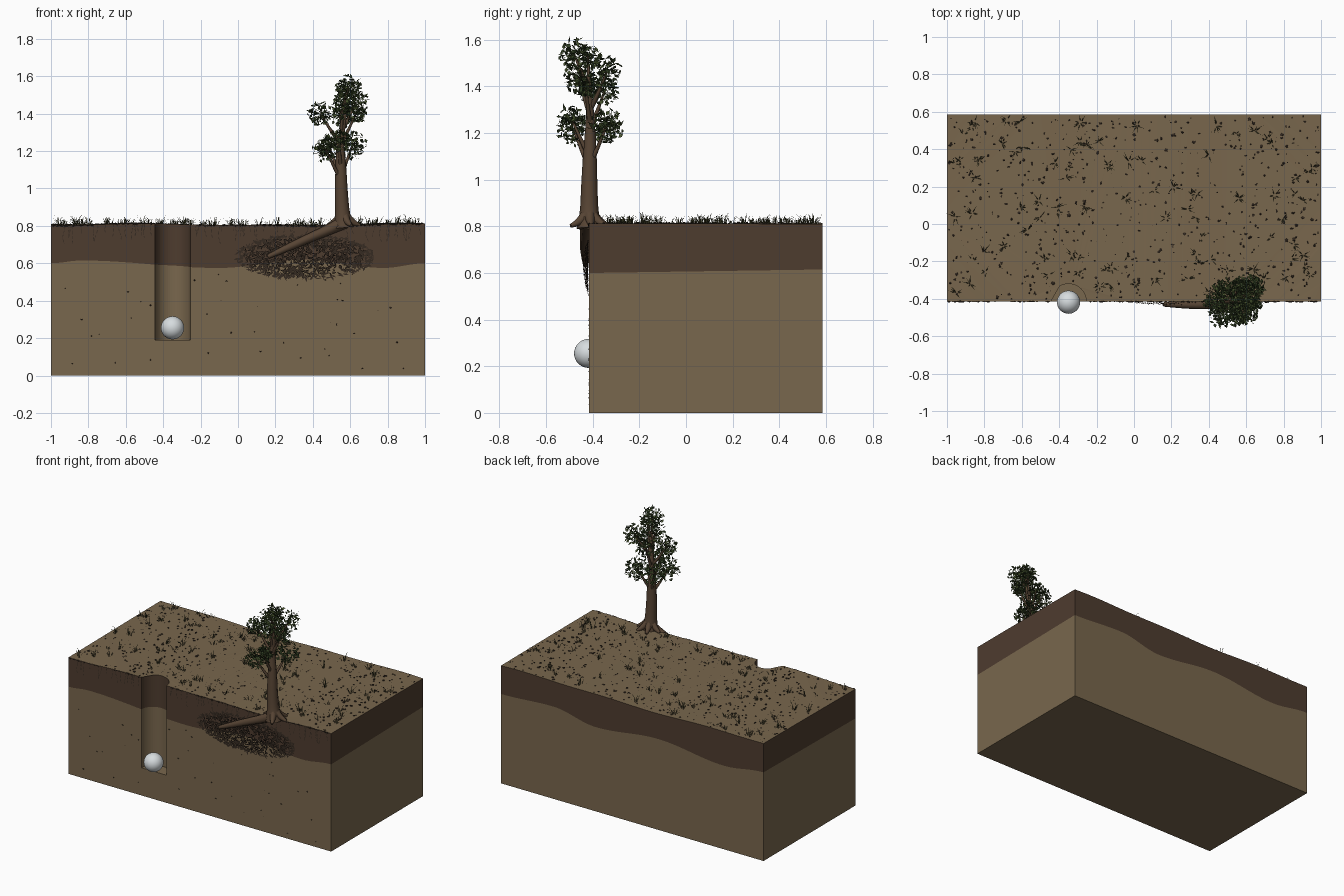
import bpy, bmesh, math, random
from mathutils import Vector, Matrix

random.seed(7)
if "Cube" in bpy.data.objects:
    bpy.data.objects.remove(bpy.data.objects["Cube"])

FRONT, BACK = -0.415, 0.585
HOLE_X, HOLE_R, HOLE_Z = -0.35, 0.095, 0.19


def material(name, color):
    m = bpy.data.materials.new(name)
    m.use_nodes = True
    m.diffuse_color = (*color, 1)
    m.node_tree.nodes["Principled BSDF"].inputs["Base Color"].default_value = (*color, 1)
    return m


SUBSOIL = material("subsoil tan", (0.19, 0.135, 0.074))
TOPSOIL = material("topsoil brown", (0.076, 0.045, 0.028))
BARK = material("bark brown", (0.095, 0.058, 0.034))
ROOT = material("dark root", (0.036, 0.024, 0.016))
LEAF_DARK = material("dark leaf green", (0.028, 0.045, 0.016))
LEAF_LIGHT = material("olive leaf green", (0.06, 0.085, 0.025))
GRASS = material("dry grass", (0.06, 0.06, 0.025))
WHITE = material("ball white", (0.68, 0.72, 0.74))


def add_object(name, bm, *mats):
    mesh = bpy.data.meshes.new(name)
    bm.to_mesh(mesh)
    bm.free()
    for m in mats:
        mesh.materials.append(m)
    ob = bpy.data.objects.new(name, mesh)
    bpy.context.collection.objects.link(ob)
    return ob


def face(bm, coords, mat=0):
    f = bm.faces.new([bm.verts.new(c) for c in coords])
    f.material_index = mat
    return f


def rand_dir():
    return Vector([random.gauss(0, 1) for _ in range(3)]).normalized()


def shard(bm, base, along, side, width, mat=0):
    """Diamond-shaped card used for leaves, rootlets and blades."""
    mid = base + along * 0.45
    s = side.normalized() * width / 2
    face(bm, (base, mid + s, base + along, mid - s), mat)


def eased(points, x):
    for (x0, z0), (x1, z1) in zip(points, points[1:]):
        if x <= x1 + 1e-6:
            return z0 + (z1 - z0) * (1 - math.cos(math.pi * (x - x0) / (x1 - x0))) / 2
    return points[-1][1]


def ground(x, y):
    return 0.806 + 0.005 * math.sin(4 * x - 2.2 + 1.5 * y) + 0.003 * math.sin(9 * x)


FRONT_SEAM = [(-1, .6), (-.84, .615), (-.1, .575), (.35, .62), (.78, .575), (1, .6)]
BACK_SEAM = [(-1, .61), (-.7, .575), (-.2, .625), (.28, .58), (.6, .635), (1, .615)]


def seam(x, y):
    t = y - FRONT
    return eased(FRONT_SEAM, x) * (1 - t) + eased(BACK_SEAM, x) * t


# Soil block: outline with a half-round notch in the front
def run(a, b, n):
    return [a + (b - a) * i / n for i in range(n)]


arc = []
for i in range(25):
    a = math.pi * (1 - i / 24)
    arc.append((HOLE_X + HOLE_R * math.cos(a), FRONT + HOLE_R * math.sin(a), True))
outline = [(x, FRONT, False) for x in run(-1, HOLE_X - HOLE_R, 16)] + arc
outline += [(x, FRONT, False) for x in run(HOLE_X + HOLE_R, 1, 32)[1:]]
outline += [(1, y, False) for y in run(FRONT, BACK, 10)]
outline += [(x, BACK, False) for x in run(1, -1, 48)]
outline += [(-1, y, False) for y in run(BACK, FRONT, 10)]

bm = bmesh.new()
for (px, py, pa), (qx, qy, qa) in zip(outline, outline[1:] + outline[:1]):
    low = HOLE_Z if pa and qa else 0
    ps, qs = seam(px, py), seam(qx, qy)
    face(bm, ((px, py, low), (qx, qy, low), (qx, qy, qs), (px, py, ps)), 0)
    face(bm, ((px, py, ps), (qx, qy, qs), (qx, qy, ground(qx, qy)), (px, py, ground(px, py))), 1)
top = face(bm, [(x, y, ground(x, y)) for x, y, _ in outline])
bmesh.ops.triangulate(bm, faces=[top])
face(bm, [(x, y, HOLE_Z) for x, y, _ in arc][::-1])
left, right = HOLE_X - HOLE_R, HOLE_X + HOLE_R
face(bm, ((left, FRONT, 0), (right, FRONT, 0), (right, FRONT, HOLE_Z), (left, FRONT, HOLE_Z)))
face(bm, ((-1, FRONT, 0), (-1, BACK, 0), (1, BACK, 0), (1, FRONT, 0)))
bmesh.ops.remove_doubles(bm, verts=bm.verts, dist=1e-5)
add_object("soil_block", bm, SUBSOIL, TOPSOIL)

# Ball resting in the hole
bm = bmesh.new()
bmesh.ops.create_uvsphere(bm, u_segments=32, v_segments=16, radius=0.062,
                          matrix=Matrix.Translation((HOLE_X, FRONT - 0.003, 0.255)))
for f in bm.faces:
    f.smooth = True
add_object("ball", bm, WHITE)


def in_hole(x, y):
    return math.hypot(x - HOLE_X, y - FRONT) < HOLE_R + 0.012


# Pebbles over the ground, along the front lip and on the front face
def pebble(bm, pos, size, squash):
    spin = Matrix.Rotation(random.uniform(0, 6.28), 4, "Z")
    scale = Matrix.Diagonal((*(size * s * random.uniform(.6, 1.2) for s in squash), 1))
    bmesh.ops.create_icosphere(bm, subdivisions=1, radius=1,
                               matrix=Matrix.Translation(pos) @ scale @ spin)


bm = bmesh.new()
for _ in range(750):
    x, y = random.uniform(-.99, .99), random.uniform(FRONT + .01, BACK - .01)
    if not in_hole(x, y):
        pebble(bm, (x, y, ground(x, y)), random.uniform(.003, .010), (1, 1, .6))
for _ in range(160):
    x = random.uniform(-.99, .99)
    if not in_hole(x, FRONT):
        pebble(bm, (x, FRONT, ground(x, FRONT) - .002), random.uniform(.004, .009), (1.5, .6, .6))
for _ in range(45):
    x, z = random.uniform(-.97, .97), random.uniform(.03, .55)
    if not in_hole(x, FRONT):
        pebble(bm, (x, FRONT, z), random.uniform(.003, .007), (1, .6, .7))
add_object("pebbles", bm, ROOT)

# Grass tufts made of arching two-part blades
bm = bmesh.new()
for _ in range(95):
    x, y = random.uniform(-.97, .97), random.uniform(FRONT + .04, BACK - .03)
    if in_hole(x, y):
        continue
    size = random.uniform(.5, 1)
    for _ in range(random.randint(5, 9)):
        a = random.uniform(0, 6.28)
        out, side = Vector((math.cos(a), math.sin(a), 0)), Vector((-math.sin(a), math.cos(a), 0))
        base = Vector((x, y, ground(x, y) - .004)) + out * random.uniform(0, .015)
        rise = Vector((0, 0, random.uniform(.02, .048) * size)) + out * .015 * size
        bend = out * random.uniform(.01, .035) * size + Vector((0, 0, random.uniform(-.008, .016)))
        w = side * .0016
        face(bm, (base - w, base + w, base + rise + w, base + rise - w))
        face(bm, (base + rise - w, base + rise + w, base + rise + bend))
add_object("grass_tufts", bm, GRASS)

# Fine root hairs hanging down the front of the topsoil
bm = bmesh.new()
for _ in range(75):
    x = random.uniform(-.98, .98)
    if in_hole(x, FRONT):
        continue
    p = Vector((x, FRONT - .002, ground(x, FRONT)))
    for _ in range(random.randint(2, 4)):
        step = Vector((random.uniform(-.01, .01), 0, -random.uniform(.015, .03)))
        shard(bm, p, step, Vector((1, 0, 0)), .005)
        p = p + step
add_object("root_hairs", bm, ROOT)

# Matted oval of rootlets bulging slightly from the front face
bm = bmesh.new()
for _ in range(1150):
    a, r = random.uniform(0, 6.28), math.sqrt(random.random())
    bulge = .005 + .022 * (1 - r * r) * random.random()
    p = Vector((.36 + .37 * r * math.cos(a), FRONT - bulge, .635 + .12 * r * math.sin(a)))
    t = random.gauss(0, .9)
    along = Vector((math.cos(t), random.uniform(-.15, .15), math.sin(t))) * random.uniform(.015, .04)
    shard(bm, p - along / 2, along, Vector((-math.sin(t), 0, math.cos(t))), random.uniform(.006, .012))
add_object("root_mat", bm, ROOT)


# Trunk, branches and roots as tapered tubes
def tubes(name, paths, mat):
    curve = bpy.data.curves.new(name, "CURVE")
    curve.dimensions = "3D"
    curve.bevel_depth = 1
    curve.bevel_resolution = 2
    curve.use_fill_caps = True
    curve.resolution_u = 3
    for path in paths:
        s = curve.splines.new("NURBS")
        s.points.add(len(path) - 1)
        for pt, (x, y, z, r) in zip(s.points, path):
            pt.co, pt.radius = (x, y, z, 1), r
        s.use_endpoint_u = True
        s.order_u = 3
    temp = bpy.data.objects.new(name + "_path", curve)
    bpy.context.collection.objects.link(temp)
    bpy.context.view_layer.update()
    mesh = bpy.data.meshes.new_from_object(
        temp.evaluated_get(bpy.context.evaluated_depsgraph_get()))
    bpy.data.objects.remove(temp)
    mesh.materials.clear()
    mesh.materials.append(mat)
    mesh.polygons.foreach_set("use_smooth", [True] * len(mesh.polygons))
    ob = bpy.data.objects.new(name, mesh)
    bpy.context.collection.objects.link(ob)


trunk = [(.565, -.415, .79, .055), (.56, -.415, .84, .04), (.552, -.415, .97, .035),
         (.55, -.412, 1.12, .029), (.545, -.41, 1.25, .019), (.57, -.415, 1.38, .012),
         (.585, -.42, 1.52, .004)]
tubes("trunk", [trunk], BARK)
tubes("main_root", [[(.57, -.42, .82, .035), (.50, -.425, .785, .029), (.38, -.432, .735, .024),
                     (.27, -.432, .685, .021), (.16, -.43, .635, .012)]], BARK)
flares = []
for a in (.1, 1.0, 1.9, 2.9, 5.2):
    c, s = math.cos(a), math.sin(a)
    flares.append([(.563 + c * d, -.415 + s * d, z, r)
                   for d, z, r in ((.01, .86, .025), (.035, .82, .022), (.09, .802, .008))])
tubes("root_flares", flares, BARK)

# Leaf clusters: centre and radius, each joined to the trunk by a branch
clusters = [(.59, -.48, 1.54, .072), (.63, -.34, 1.46, .07), (.44, -.42, 1.40, .068),
            (.56, -.46, 1.44, .07), (.47, -.48, 1.21, .075), (.61, -.34, 1.23, .078),
            (.63, -.43, 1.40, .055), (.54, -.49, 1.26, .06), (.49, -.35, 1.22, .07),
            (.55, -.35, 1.38, .06), (.58, -.42, 1.53, .06)]
branches = []
for x, y, z, r in clusters:
    start = z - .16
    branches.append([(.55, -.412, start, .012), (.55 * .6 + x * .4, -.412 * .6 + y * .4, start + .05, .009),
                     (x, y, z, .004)])
tubes("branches", branches, BARK)

bm = bmesh.new()
for x, y, z, r in clusters:
    for _ in range(int(1900 * r)):
        p = Vector((x, y, z)) + rand_dir() * r * random.random() ** .4
        along = (rand_dir() + Vector((0, 0, .2))).normalized() * random.uniform(.02, .034)
        side = along.cross(rand_dir() + Vector((0, 0, 1.2)))
        shard(bm, p - along / 2, along, side, random.uniform(.012, .019), random.random() < .4)
add_object("leaves", bm, LEAF_DARK, LEAF_LIGHT)
